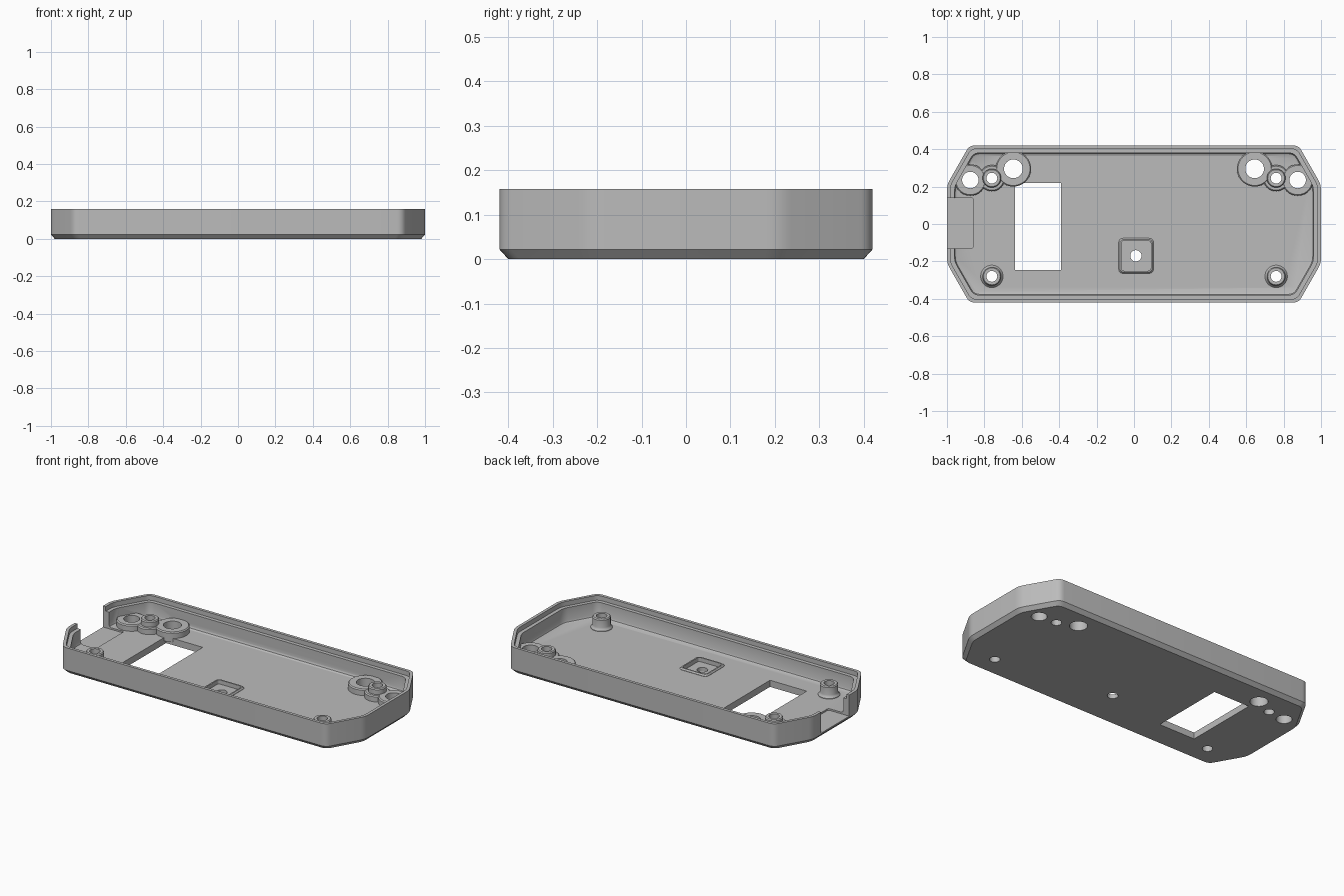
import bpy, bmesh, math
from mathutils import Vector

if "Cube" in bpy.data.objects:
    bpy.data.objects.remove(bpy.data.objects["Cube"])

grey = bpy.data.materials.new("plain_grey")
grey.use_nodes = True
colour = (0.5, 0.5, 0.5, 1)
grey.diffuse_color = colour
grey.node_tree.nodes["Principled BSDF"].inputs["Base Color"].default_value = colour


def inset(pts, d):
    """Move every side of a counter-clockwise outline inward by d."""
    out = []
    for i, p in enumerate(pts):
        u = (p - pts[i - 1]).normalized()
        v = (pts[(i + 1) % len(pts)] - p).normalized()
        nu, nv = Vector((-u.y, u.x)), Vector((-v.y, v.x))
        out.append(p + (nu + nv) * d / (1 + nu.dot(nv)))
    return out


def rounded(pts, t, steps=5):
    """Replace each corner with a short curve that starts t away from it."""
    out = []
    for i, p in enumerate(pts):
        a = p + (pts[i - 1] - p).normalized() * t
        b = p + (pts[(i + 1) % len(pts)] - p).normalized() * t
        for k in range(steps + 1):
            s = k / steps
            out.append(a * (1 - s) ** 2 + p * 2 * s * (1 - s) + b * s ** 2)
    return out


def loft(name, rings):
    """Closed solid through stacked (outline, z) rings."""
    bm = bmesh.new()
    loops = [[bm.verts.new((p.x, p.y, z)) for p in pts] for pts, z in rings]
    n = len(loops[0])
    for a, b in zip(loops, loops[1:]):
        for i in range(n):
            j = (i + 1) % n
            bm.faces.new((a[i], a[j], b[j], b[i]))
    bm.faces.new(loops[0][::-1])
    bm.faces.new(loops[-1])
    bmesh.ops.recalc_face_normals(bm, faces=bm.faces)
    mesh = bpy.data.meshes.new(name)
    bm.to_mesh(mesh)
    bm.free()
    mesh.materials.append(grey)
    ob = bpy.data.objects.new(name, mesh)
    bpy.context.collection.objects.link(ob)
    return ob


def rect(x0, x1, y0, y1):
    return [Vector(p) for p in ((x0, y0), (x1, y0), (x1, y1), (x0, y1))]


def lathe(name, x, y, profile, sides=40):
    """Turned solid from (radius, z) pairs."""
    turn = [2 * math.pi * i / sides for i in range(sides)]
    return loft(name, [([Vector((x + r * math.cos(a), y + r * math.sin(a))) for a in turn], z)
                       for r, z in profile])


def combine(target, tool, operation):
    """Apply a boolean and remove the helper."""
    mod = target.modifiers.new(operation.lower(), 'BOOLEAN')
    mod.object, mod.operation, mod.solver = tool, operation, 'EXACT'
    graph = bpy.context.evaluated_depsgraph_get()
    graph.update()
    mesh = bpy.data.meshes.new_from_object(target.evaluated_get(graph))
    target.modifiers.clear()
    target.data = mesh
    bpy.data.objects.remove(tool)


# Tray shell: chamfered base, stepped rim, filleted floor
FLOOR = 0.04
quarter = [(1, -0.21), (1, 0.21), (0.88, 0.42), (-0.88, 0.42)]
outline = [Vector(p) for p in quarter] + [-Vector(p) for p in quarter]
section = [(0.02, 0), (0, 0.022), (0, 0.158), (0.018, 0.158), (0.018, 0.13),
           (0.04, 0.13), (0.04, 0.055), (0.044, 0.045), (0.054, FLOOR)]
tray = loft("enclosure_tray", [(rounded(inset(outline, d), 0.03), z) for d, z in section])

# Window through the floor and connector notch in the end wall
window = rect(-0.635, -0.39, -0.245, 0.22)
combine(tray, loft("window_cutter", [(window, -0.1), (window, 0.1)]), 'DIFFERENCE')
notch = rounded(rect(-1.1, -0.86, -0.13, 0.14), 0.012)
combine(tray, loft("notch_cutter", [(notch, 0.03), (notch, 0.3)]), 'DIFFERENCE')

# Square nut holder: low raised rim around a shallow pocket
holder = rect(-0.082, 0.104, -0.264, -0.076)
rim = [(inset(holder, d), z) for d, z in ((0, 0.02), (0, 0.042), (0.006, 0.05))]
combine(tray, loft("nut_rim", [(rounded(p, 0.025), z) for p, z in rim]), 'UNION')
pocket = rounded(inset(holder, 0.014), 0.015)
combine(tray, loft("nut_pocket", [(pocket, 0.025), (pocket, 0.2)]), 'DIFFERENCE')

# Raised pads and screw posts, mirrored left and right
holes = [(0.01, -0.17, 0.03)]
for side in (-1, 1):
    for x, y, r, top in ((0.645, 0.295, 0.095, 0.078), (0.875, 0.235, 0.084, 0.077),
                         (0.76, 0.245, 0.07, 0.076)):
        pad = [(r, 0.02), (r, top - 0.006), (r - 0.006, top)]
        combine(tray, lathe("mount_pad", side * x, y, pad), 'UNION')
    for y in (0.245, -0.28):
        post = [(0.06, 0.02), (0.06, 0.043), (0.053, 0.05), (0.05, 0.06),
                (0.05, 0.104), (0.045, 0.11)]
        combine(tray, lathe("screw_post", side * 0.76, y, post), 'UNION')
        holes.append((side * 0.76, y, 0.029))
    holes += [(side * 0.645, 0.295, 0.05), (side * 0.875, 0.235, 0.044)]

# Through holes
for x, y, r in holes:
    combine(tray, lathe("hole_cutter", x, y, [(r, -0.1), (r, 0.3)]), 'DIFFERENCE')

# Smooth curves, sharp edges
bpy.ops.object.select_all(action='DESELECT')
tray.select_set(True)
bpy.context.view_layer.objects.active = tray
bpy.ops.object.shade_smooth_by_angle(angle=math.radians(30))
